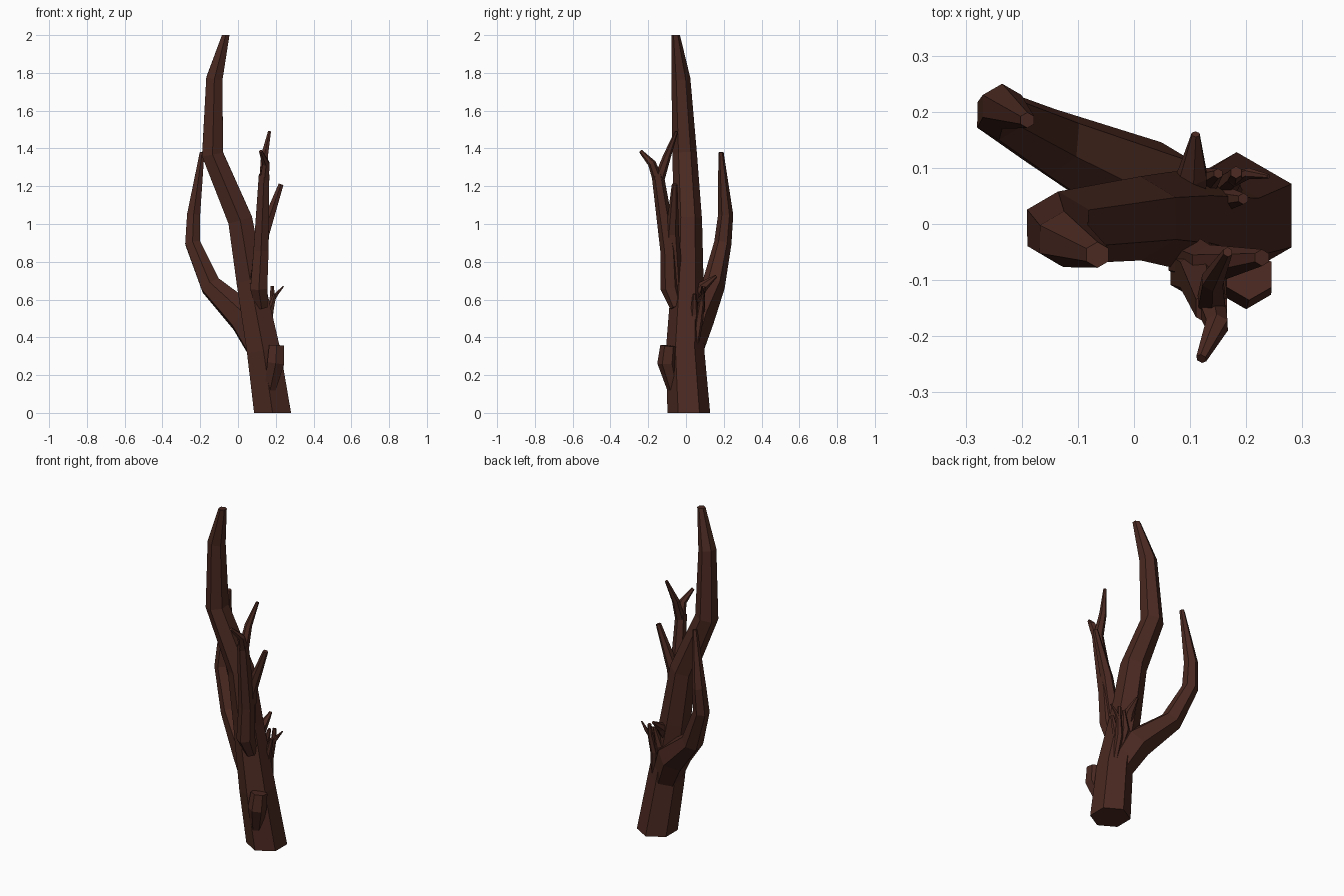
import bpy, bmesh, math
from mathutils import Vector

bark = bpy.data.materials.new("bark")
bark.diffuse_color = (0.069, 0.022, 0.015, 1)


def limb(name, path, sides=6, level_ends=False):
    """Flat-faced tapered tube through (x, y, z, radius) points."""
    pts = [Vector(p[:3]) for p in path]
    n = len(pts)
    bm = bmesh.new()
    rings = []
    for i, p in enumerate(pts):
        if level_ends and i in (0, n - 1):
            t = Vector((0, 0, 1))
        else:
            t = Vector()
            if i > 0:
                t += (p - pts[i - 1]).normalized()
            if i < n - 1:
                t += (pts[i + 1] - p).normalized()
            t.normalize()
        # minimal turn from vertical keeps rings untwisted
        q = Vector((0, 0, 1)).rotation_difference(t)
        ring = []
        for k in range(sides):
            a = math.pi / 2 + 2 * math.pi * k / sides
            ring.append(bm.verts.new(p + q @ Vector((math.cos(a), math.sin(a), 0)) * path[i][3]))
        rings.append(ring)
    for r0, r1 in zip(rings, rings[1:]):
        for k in range(sides):
            j = (k + 1) % sides
            bm.faces.new((r0[k], r0[j], r1[j], r1[k]))
    bm.faces.new(rings[0][::-1])
    bm.faces.new(rings[-1])
    me = bpy.data.meshes.new(name)
    bm.to_mesh(me)
    bm.free()
    me.materials.append(bark)
    ob = bpy.data.objects.new(name, me)
    bpy.context.collection.objects.link(ob)


# Main trunk, leaning left then curling back at the tip
limb("trunk", [(0.183, 0.015, 0, 0.113), (0.135, -0.005, 0.33, 0.102),
               (0.065, 0.008, 0.70, 0.085), (0.012, 0.01, 1.02, 0.075),
               (-0.135, -0.007, 1.37, 0.065), (-0.125, -0.027, 1.77, 0.05),
               (-0.065, -0.055, 2.0, 0.023)], level_ends=True)

# Large left branch
limb("left_branch", [(0.125, 0.01, 0.33, 0.08), (0.04, 0.055, 0.50, 0.095),
                     (-0.145, 0.145, 0.675, 0.062), (-0.24, 0.195, 0.90, 0.046),
                     (-0.235, 0.21, 1.05, 0.04), (-0.19, 0.185, 1.38, 0.014)])

# Front right branch and its forks
limb("right_branch", [(0.125, -0.05, 0.56, 0.035), (0.11, -0.083, 0.66, 0.052),
                      (0.122, -0.09, 0.86, 0.046), (0.138, -0.15, 1.26, 0.032)])
limb("right_fork_front", [(0.138, -0.145, 1.22, 0.028), (0.148, -0.18, 1.32, 0.022),
                          (0.12, -0.24, 1.385, 0.010)])
limb("right_fork_back", [(0.138, -0.148, 1.22, 0.03), (0.14, -0.10, 1.36, 0.021),
                         (0.167, -0.05, 1.49, 0.009)])
limb("right_fork_side", [(0.10, -0.06, 0.68, 0.045), (0.135, -0.073, 0.95, 0.036),
                         (0.228, -0.06, 1.21, 0.015)])

# Broken stub low on the front
limb("stub", [(0.165, -0.06, 0.10, 0.03), (0.20, -0.10, 0.265, 0.052),
              (0.205, -0.09, 0.355, 0.046)])

# Short spike on the back
limb("back_spike", [(0.09, 0.03, 0.58, 0.04), (0.105, 0.09, 0.67, 0.028),
                    (0.11, 0.16, 0.725, 0.008)])

# Thin twigs growing up the right side
limb("twig", [(0.185, 0.045, 0.30, 0.014), (0.165, 0.07, 0.50, 0.022),
              (0.18, 0.085, 0.60, 0.015), (0.182, 0.092, 0.67, 0.011)])
limb("twig_fork", [(0.178, 0.08, 0.59, 0.014), (0.205, 0.09, 0.63, 0.010),
                   (0.24, 0.085, 0.67, 0.004)])
limb("twig_short", [(0.185, 0.02, 0.36, 0.012), (0.165, 0.045, 0.52, 0.022),
                    (0.195, 0.045, 0.63, 0.010)])
limb("twig_inner", [(0.15, 0.05, 0.40, 0.014), (0.125, 0.075, 0.55, 0.025),
                    (0.15, 0.09, 0.66, 0.009)])
